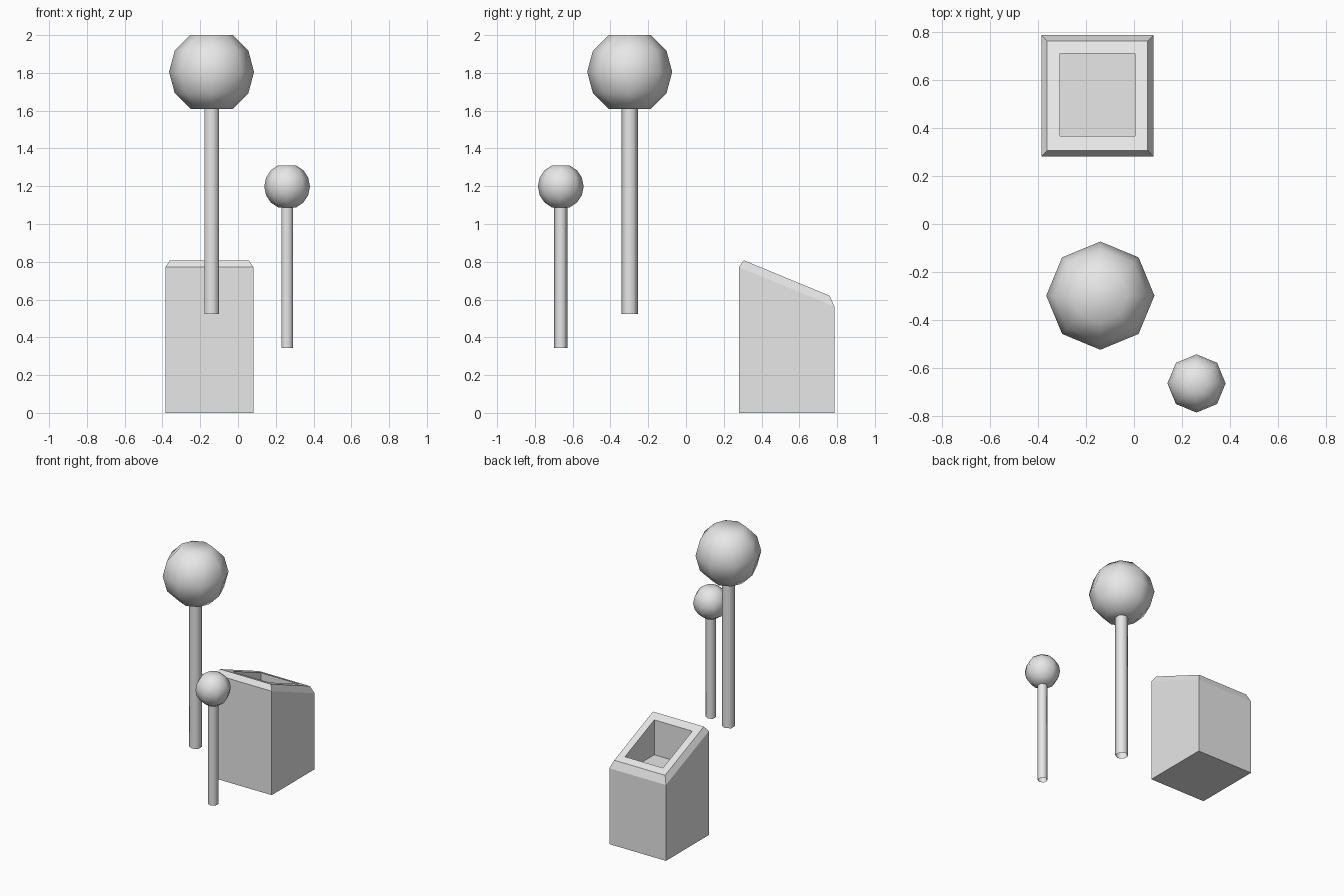
import bpy, bmesh, math

if "Cube" in bpy.data.objects:
    bpy.data.objects.remove(bpy.data.objects["Cube"])

grey = bpy.data.materials.new("light grey")
grey.diffuse_color = (0.8, 0.8, 0.8, 1)
grey.use_nodes = True
grey.node_tree.nodes["Principled BSDF"].inputs["Base Color"].default_value = grey.diffuse_color


def loft(name, rings, cap_start=True, cap_end=True, smooth=False):
    """Skin a stack of equal-length closed rings into one object."""
    bm = bmesh.new()
    loops = [[bm.verts.new(p) for p in ring] for ring in rings]
    for a, b in zip(loops, loops[1:]):
        n = len(a)
        for i in range(n):
            j = (i + 1) % n
            bm.faces.new((a[i], a[j], b[j], b[i]))
    if cap_start:
        bm.faces.new(loops[0][::-1])
    if cap_end:
        bm.faces.new(loops[-1])
    for f in bm.faces:
        f.smooth = smooth
    me = bpy.data.meshes.new(name)
    bm.to_mesh(me)
    bm.free()
    me.materials.append(grey)
    ob = bpy.data.objects.new(name, me)
    bpy.context.collection.objects.link(ob)
    return ob


def circle(x, y, z, r, n):
    """Regular ring with a corner on +y."""
    return [(x + r * math.cos(math.pi / 2 + 2 * math.pi * i / n),
             y + r * math.sin(math.pi / 2 + 2 * math.pi * i / n), z) for i in range(n)]


def rect(x0, x1, y0, y1, height):
    """Rectangular ring whose height depends on y."""
    return [(x, y, height(y)) for x, y in ((x0, y0), (x1, y0), (x1, y1), (x0, y1))]


def mallet(prefix, x, y, z, r, rings, handle_r, handle_bottom):
    # ball head: eight-sided sphere with its poles cut flat
    step = math.pi / rings
    k = rings // 2 - 1
    loft(prefix + "_ball",
         [circle(x, y, z + r * math.sin(i * step), r * math.cos(i * step), 8)
          for i in range(-k, k + 1)], smooth=True)
    # six-sided hollow handle, running slightly into the ball
    top = z - r * math.sin(k * step) + 0.02
    loft(prefix + "_handle",
         [circle(x, y, handle_bottom, handle_r, 6), circle(x, y, top, handle_r, 6)],
         cap_start=False, cap_end=False, smooth=True)


mallet("large_mallet", -0.14, -0.298, 1.805, 0.225, 6, 0.0445, 0.524)
mallet("small_mallet", 0.26, -0.663, 1.199, 0.121, 8, 0.0348, 0.344)

# sloping box with a bevelled rim and a straight-walled recess
SLOPE = -0.413
shoulder = lambda y: 0.772 + SLOPE * (y - 0.28)
rim = lambda y: 0.808 + SLOPE * (y - 0.306)
loft("holder_box", [
    rect(-0.385, 0.081, 0.28, 0.785, lambda y: 0.0),
    rect(-0.385, 0.081, 0.28, 0.785, shoulder),
    rect(-0.361, 0.057, 0.306, 0.761, rim),
    rect(-0.308, 0.004, 0.366, 0.71, rim),
    rect(-0.308, 0.004, 0.366, 0.71, lambda y: 0.524),
])
